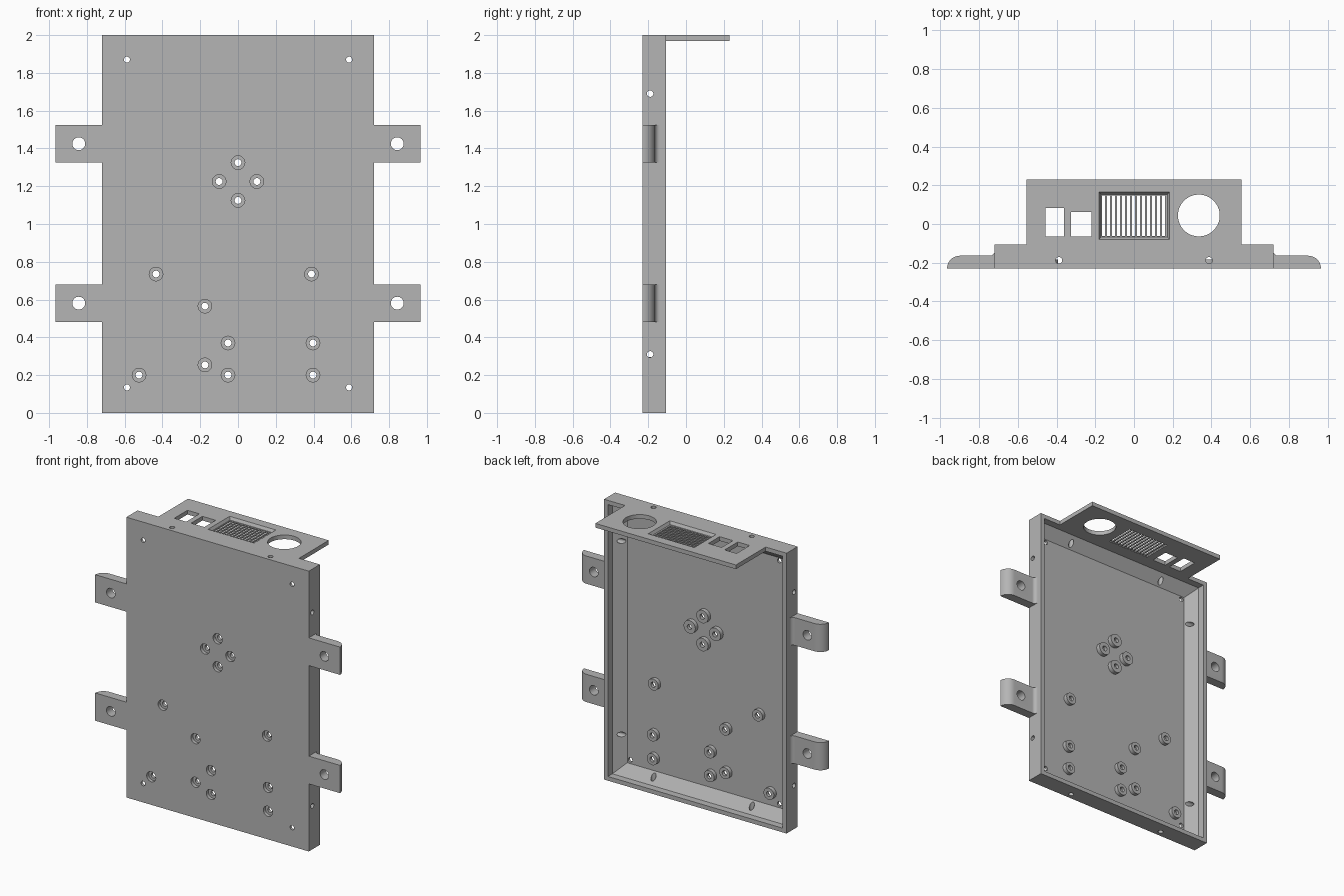
import bpy, bmesh, math
from mathutils import Matrix, Vector

cube = bpy.data.objects.get("Cube")
if cube:
    bpy.data.objects.remove(cube, do_unlink=True)

grey = bpy.data.materials.new("matte grey")
grey.use_nodes = True
COL = (0.46, 0.46, 0.46, 1)
grey.diffuse_color = COL
grey.node_tree.nodes["Principled BSDF"].inputs["Base Color"].default_value = COL

FRONT, RIM, FLOOR, BACK = -0.23, -0.105, -0.212, 0.23
W, H, WALL = 0.72, 2.0, 0.03
SIDES = (-1, 1)


def finish(name, bm):
    bmesh.ops.recalc_face_normals(bm, faces=bm.faces)
    mesh = bpy.data.meshes.new(name)
    bm.to_mesh(mesh)
    bm.free()
    mesh.materials.append(grey)
    ob = bpy.data.objects.new(name, mesh)
    bpy.context.scene.collection.objects.link(ob)
    return ob


def bridge(bm, loops):
    """Skin a list of equal-length point loops and cap both ends."""
    rings = [[bm.verts.new(p) for p in loop] for loop in loops]
    n = len(rings[0])
    for a, b in zip(rings, rings[1:]):
        for i in range(n):
            j = (i + 1) % n
            bm.faces.new((a[i], a[j], b[j], b[i]))
    bm.faces.new(rings[0])
    bm.faces.new(rings[-1])


def box(bm, x0, x1, y0, y1, z0, z1, taper=0.0):
    def rect(z, t):
        return [(x0 + t, y0 + t, z), (x1 - t, y0 + t, z),
                (x1 - t, y1 - t, z), (x0 + t, y1 - t, z)]
    bridge(bm, [rect(z0, taper), rect(z1, 0)])


def turned(bm, axis, centre, profile, n=32):
    """Stepped cylinder: profile is (distance along axis, radius)."""
    rot = Vector(axis).to_track_quat('Z', 'Y').to_matrix().to_4x4()
    m = Matrix.Translation(centre) @ rot
    bridge(bm, [[m @ Vector((r * math.cos(math.tau * i / n),
                             r * math.sin(math.tau * i / n), d))
                 for i in range(n)] for d, r in profile])


def cut(ob, bm):
    cutter = finish("cutter", bm)
    cutter.hide_render = True
    mod = ob.modifiers.new("cut", 'BOOLEAN')
    mod.operation, mod.solver, mod.object = 'DIFFERENCE', 'EXACT', cutter
    bpy.context.view_layer.update()
    deps = bpy.context.evaluated_depsgraph_get()
    mesh = bpy.data.meshes.new_from_object(ob.evaluated_get(deps))
    ob.modifiers.clear()
    ob.data = mesh
    bpy.data.objects.remove(cutter, do_unlink=True)


def shade(ob):
    ob.data.shade_smooth()
    ob.data.set_sharp_from_angle(angle=math.radians(30))


# Standoff positions (x, z)
cluster = [(0, 1.325), (-0.1, 1.225), (0.1, 1.225), (0, 1.125)]
mounts = [(-0.434, 0.735), (0.389, 0.735), (-0.175, 0.565), (-0.053, 0.37),
          (0.397, 0.37), (-0.175, 0.254), (-0.524, 0.2), (-0.053, 0.2),
          (0.397, 0.2)]


def standoff_bores():
    bm = bmesh.new()
    for x, z in cluster + mounts:
        turned(bm, (0, 1, 0), (x, FRONT, z),
               [(-0.05, 0.036), (0.024, 0.036), (0.024, 0.018), (0.09, 0.018)])
    return bm


# Open-backed tray with straight lip and sloped inner walls
bm = bmesh.new()
bridge(bm, [[(-W + t, y, t), (W - t, y, t), (W - t, y, H - t), (-W + t, y, H - t)]
            for y, t in ((FRONT, 0), (RIM, 0), (RIM, WALL), (-0.155, WALL),
                         (FLOOR, 0.108))])
tray = finish("tray", bm)
cut(tray, standoff_bores())

# Tray screw holes: corners, side walls, top and bottom walls
bm = bmesh.new()
for s in SIDES:
    for z in (0.135, 1.87):
        turned(bm, (0, 1, 0), (s * 0.588, FRONT, z), [(-0.05, 0.016), (0.06, 0.016)])
    for z in (0.31, 1.69):
        turned(bm, (s, 0, 0), (s * W, -0.19, z), [(-0.16, 0.017), (0.05, 0.017)])
    for z, d in ((0, -1), (H, 1)):
        turned(bm, (0, 0, d), (s * 0.388, -0.188, z), [(-0.16, 0.017), (0.05, 0.017)])
cut(tray, bm)
shade(tray)

# Raised standoffs on the tray floor
bm = bmesh.new()
for points, r, h in ((cluster, 0.046, 0.03), (mounts, 0.041, 0.028)):
    for x, z in points:
        turned(bm, (0, 1, 0), (x, FLOOR, z), [(-0.004, r), (h, r)])
standoffs = finish("standoffs", bm)
cut(standoffs, standoff_bores())
shade(standoffs)

# Connector shelf at the top
bm = bmesh.new()
box(bm, -0.555, 0.555, RIM, BACK, H - WALL, H)
shelf = finish("connector_shelf", bm)

# Shelf openings: two sockets, a round port and the vent recess
bm = bmesh.new()
box(bm, -0.457, -0.363, -0.065, 0.083, 1.9, 2.1)
box(bm, -0.325, -0.22, -0.065, 0.063, 1.9, 2.1)
turned(bm, (0, 0, 1), (0.335, 0.044, H), [(-0.1, 0.108), (0.1, 0.108)], 64)
box(bm, -0.182, 0.184, -0.08, 0.165, H - 0.02, H + 0.001, 0.012)
cut(shelf, bm)

# Vent slots
bm = bmesh.new()
count, start, pitch = 13, -0.165, 0.0258
for i in range(count):
    x = start + i * pitch
    box(bm, x, x + 0.016, -0.062, 0.148, 1.9, 2.1)
cut(shelf, bm)
shade(shelf)

# Mounting ears with rounded tips and a fillet at the wall
def arc(cx, cy, r, a0, a1, n=10):
    angles = [math.radians(a0 + (a1 - a0) * i / n) for i in range(n + 1)]
    return [(cx + r * math.cos(a), cy + r * math.sin(a)) for a in angles]


profile = ([(W, FRONT)] + arc(0.9, FRONT, 0.066, 0, 90)
           + arc(W + 0.025, -0.139, 0.025, 270, 180))
for s, side in ((1, "left"), (-1, "right")):
    for z, level in ((1.425, "upper"), (0.581, "lower")):
        bm = bmesh.new()
        bridge(bm, [[(s * x, y, z + dz) for x, y in profile] for dz in (-0.099, 0.099)])
        ear = finish(f"{level}_{side}_ear", bm)
        bm = bmesh.new()
        turned(bm, (0, 1, 0), (s * 0.843, FRONT, z), [(-0.05, 0.034), (0.15, 0.034)])
        cut(ear, bm)
        shade(ear)
